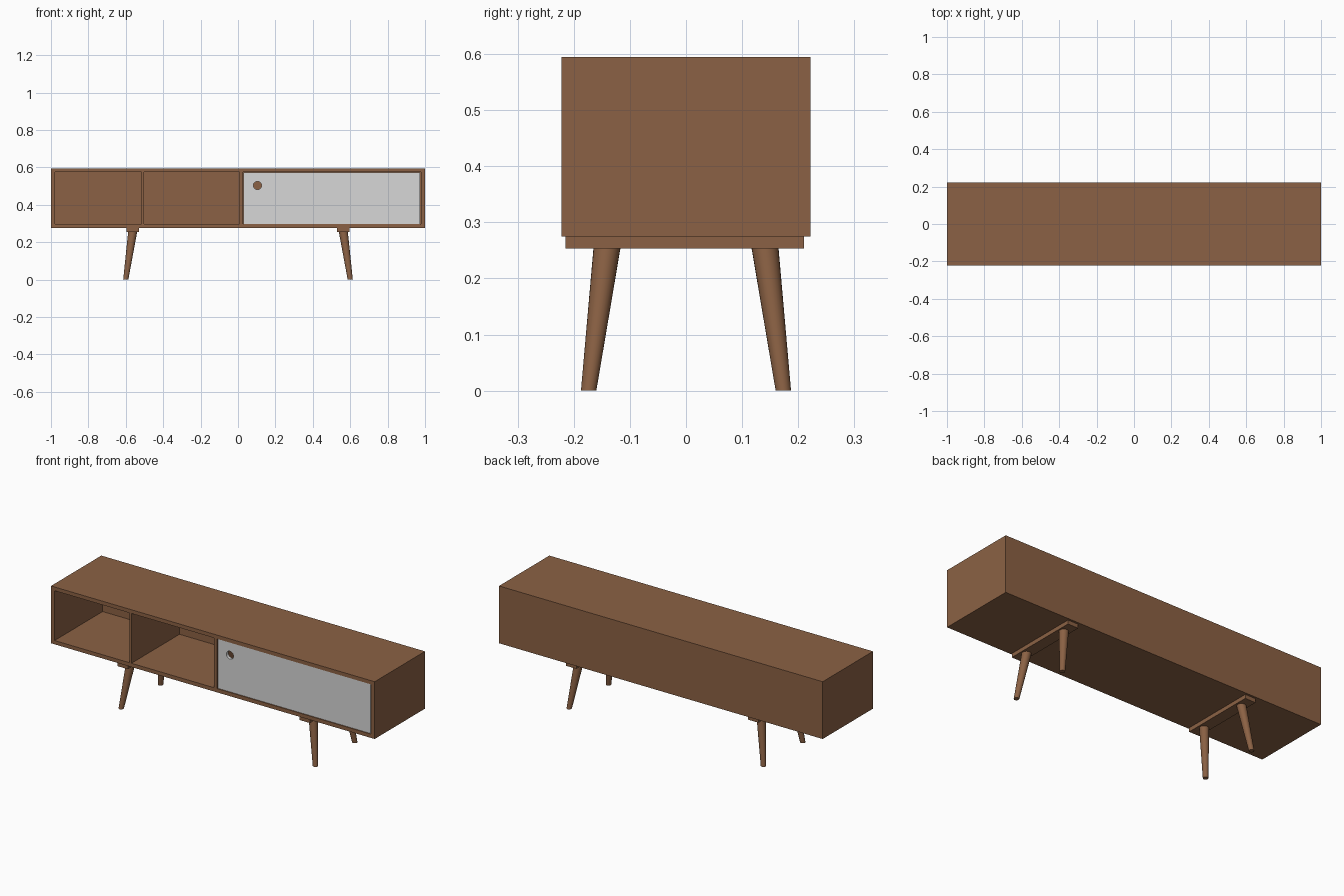
import bpy, bmesh, math
from mathutils import Vector

if "Cube" in bpy.data.objects:
    bpy.data.objects.remove(bpy.data.objects["Cube"])


def material(name, rgb):
    m = bpy.data.materials.new(name)
    m.diffuse_color = (*rgb, 1)
    m.use_nodes = True
    m.node_tree.nodes["Principled BSDF"].inputs["Base Color"].default_value = m.diffuse_color
    return m


WOOD = material("walnut brown", (0.26, 0.121, 0.058))
WHITE = material("off white", (0.68, 0.68, 0.68))


def finish(name, bm, mat):
    bmesh.ops.recalc_face_normals(bm, faces=bm.faces)
    me = bpy.data.meshes.new(name)
    bm.to_mesh(me)
    bm.free()
    me.materials.append(mat)
    ob = bpy.data.objects.new(name, me)
    bpy.context.collection.objects.link(ob)
    return ob


def box(name, x, y, z, mat=WOOD):
    """Box from (min, max) pairs."""
    bm = bmesh.new()
    bmesh.ops.create_cube(bm, size=1)
    for v in bm.verts:
        v.co = Vector([r[0] if c < 0 else r[1] for c, r in zip(v.co, (x, y, z))])
    return finish(name, bm, mat)


def tube(name, a, ra, b, rb, axes, mat, n=24):
    """Solid taper between two rings lying in the plane of the given axes."""
    bm = bmesh.new()
    rings = []
    for centre, r in ((a, ra), (b, rb)):
        ring = []
        for i in range(n):
            t = math.tau * i / n
            p = Vector(centre)
            p[axes[0]] += r * math.cos(t)
            p[axes[1]] += r * math.sin(t)
            ring.append(bm.verts.new(p))
        rings.append(ring)
    lo, hi = rings
    for i in range(n):
        j = (i + 1) % n
        bm.faces.new((lo[i], lo[j], hi[j], hi[i])).smooth = True
    bm.faces.new(lo)
    bm.faces.new(hi)
    return finish(name, bm, mat)


# Cabinet shell
D = 0.222
Z0, Z1, Z2, Z3 = 0.275, 0.296, 0.574, 0.595
box("top_panel", (-1, 1), (-D, D), (Z2, Z3))
box("bottom_panel", (-1, 1), (-D, D), (Z0, Z1))
for s, side in ((-1, "left"), (1, "right")):
    box(side + "_side_panel", sorted((s * 0.978, s)), (-D, D), (Z1, Z2))
box("back_panel", (-0.978, 0.978), (0.202, D), (Z1, Z2))
box("shelf_divider", (-0.515, -0.503), (-D, 0.202), (Z1, Z2))
box("centre_divider", (0.007, 0.027), (-D, 0.202), (Z1, Z2))

# Sliding door with a round finger hole
door = box("door", (0.029, 0.974), (-0.220, -0.202), (Z1 + 0.002, Z2 - 0.001), WHITE)
cutter = tube("finger_hole_cutter", (0.104, -0.3, 0.503), 0.022,
              (0.104, -0.15, 0.503), 0.022, (0, 2), WHITE)
cutter.hide_render = True
cutter.display_type = 'WIRE'
cut = door.modifiers.new("finger hole", 'BOOLEAN')
cut.operation = 'DIFFERENCE'
cut.solver = 'EXACT'
cut.object = cutter

# Leg rails and splayed, tapered legs
for sx, side in ((-1, "left"), (1, "right")):
    box(side + "_leg_rail", sorted((sx * 0.53, sx * 0.595)), (-0.215, 0.21), (0.253, Z0))
    for sy, end in ((-1, "front"), (1, "back")):
        tube(f"{end}_{side}_leg", (sx * 0.600, sy * 0.1735, 0), 0.0137,
             (sx * 0.5635, sy * 0.141, 0.253), 0.024, (0, 1), WOOD)
